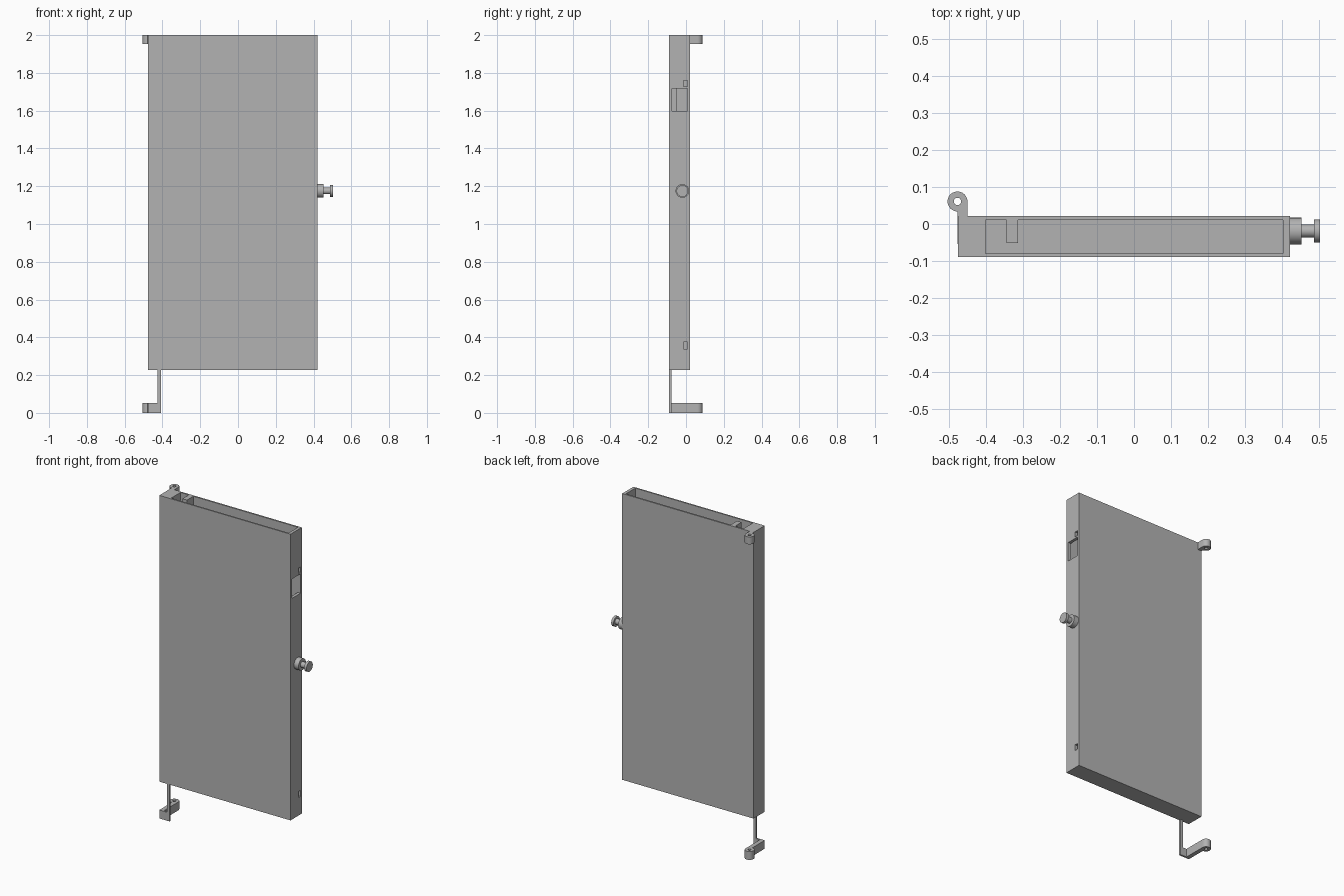
import bpy, bmesh, math
from mathutils import Matrix

if "Cube" in bpy.data.objects:
    bpy.data.objects.remove(bpy.data.objects["Cube"])

grey = bpy.data.materials.new("light_grey")
grey.diffuse_color = (0.45, 0.45, 0.45, 1)
grey.use_nodes = True
grey.node_tree.nodes["Principled BSDF"].inputs["Base Color"].default_value = grey.diffuse_color


def finish(name, bm):
    bmesh.ops.recalc_face_normals(bm, faces=bm.faces[:])
    me = bpy.data.meshes.new(name)
    bm.to_mesh(me)
    bm.free()
    me.materials.append(grey)
    ob = bpy.data.objects.new(name, me)
    bpy.context.collection.objects.link(ob)
    return ob


def box(name, x0, x1, y0, y1, z0, z1):
    bm = bmesh.new()
    size = Matrix.Diagonal((x1 - x0, y1 - y0, z1 - z0, 1))
    place = Matrix.Translation(((x0 + x1) / 2, (y0 + y1) / 2, (z0 + z1) / 2))
    bmesh.ops.create_cube(bm, size=1, matrix=place @ size)
    return finish(name, bm)


def prism(name, outline, z0, z1):
    bm = bmesh.new()
    face = bm.faces.new([bm.verts.new((x, y, z0)) for x, y in outline])
    geom = bmesh.ops.extrude_face_region(bm, geom=[face])["geom"]
    for v in geom:
        if isinstance(v, bmesh.types.BMVert):
            v.co.z = z1
    return finish(name, bm)


def arc(cx, cy, r, a0, a1, n):
    return [(cx + r * math.cos(math.radians(a0 + (a1 - a0) * i / n)),
             cy + r * math.sin(math.radians(a0 + (a1 - a0) * i / n))) for i in range(n + 1)]


def cut(ob, cutters):
    for c in cutters:
        m = ob.modifiers.new("cut", "BOOLEAN")
        m.operation, m.solver, m.object = "DIFFERENCE", "EXACT", c
        bpy.context.view_layer.objects.active = ob
        bpy.ops.object.modifier_apply(modifier=m.name)
        bpy.data.objects.remove(c)


def smooth(ob):
    bpy.ops.object.select_all(action="DESELECT")
    ob.select_set(True)
    bpy.context.view_layer.objects.active = ob
    bpy.ops.object.shade_smooth_by_angle(angle=math.radians(30))


# Panel extents
XL, XR, YF, YB, ZB, ZT = -0.477, 0.422, -0.089, 0.021, 0.228, 2.0

# Hollow door panel, open at the top, with a latch window and two slots in its edge
panel = box("door_panel", XL, XR, YF, YB, ZB, ZT)
cut(panel, [
    box("cavity", -0.402, 0.403, -0.080, 0.011, ZB + 0.011, ZT + 0.1),
    box("latch_window", 0.39, 0.44, -0.073, 0.009, 1.597, 1.717),
    box("upper_slot", 0.39, 0.44, -0.013, 0.009, 1.727, 1.759),
    box("lower_slot", 0.39, 0.44, -0.013, 0.009, 0.339, 0.376),
])

# Rib standing inside the cavity against the back wall
box("inner_rib", -0.345, -0.314, -0.051, 0.012, ZB + 0.01, ZT)

# Hinge brackets: an arm ending in a pierced eye
CX, CY, R = -0.478, 0.061, 0.027
eye = arc(CX, CY, R, 0, 270, 30)
AR = CX + R
brackets = {
    "upper_hinge": ([(XL, YB - 0.005), (AR, YB - 0.005)], 1.954, 2.0),
    "lower_hinge": ([(XL, YF), (-0.407, YF), (-0.407, -0.078), (AR, -0.078)], 0.0, 0.052),
}
for name, (foot, z0, z1) in brackets.items():
    hinge = prism(name, foot + eye, z0, z1)
    cut(hinge, [prism("pin_hole", arc(CX, CY, 0.010, 0, 345, 23), z0 - 0.02, z1 + 0.02)])
    smooth(hinge)

# Thin strip carrying the lower hinge
box("hinge_strip", -0.425, -0.407, YF, -0.078, 0.05, ZB + 0.005)

# Turned knob on the free edge
bm = bmesh.new()
profile = [(XR - 0.002, 0), (XR - 0.002, 0.036), (0.453, 0.036), (0.453, 0.0175),
           (0.488, 0.0175), (0.488, 0.031), (0.504, 0.031), (0.504, 0)]
KY, KZ = -0.019, 1.175
vs = [bm.verts.new((x, KY + r, KZ)) for x, r in profile]
es = [bm.edges.new(p) for p in zip(vs, vs[1:])]
bmesh.ops.spin(bm, geom=vs + es, cent=(0, KY, KZ), axis=(1, 0, 0),
               angle=2 * math.pi, steps=32)
bmesh.ops.remove_doubles(bm, verts=bm.verts[:], dist=1e-5)
smooth(finish("knob", bm))
